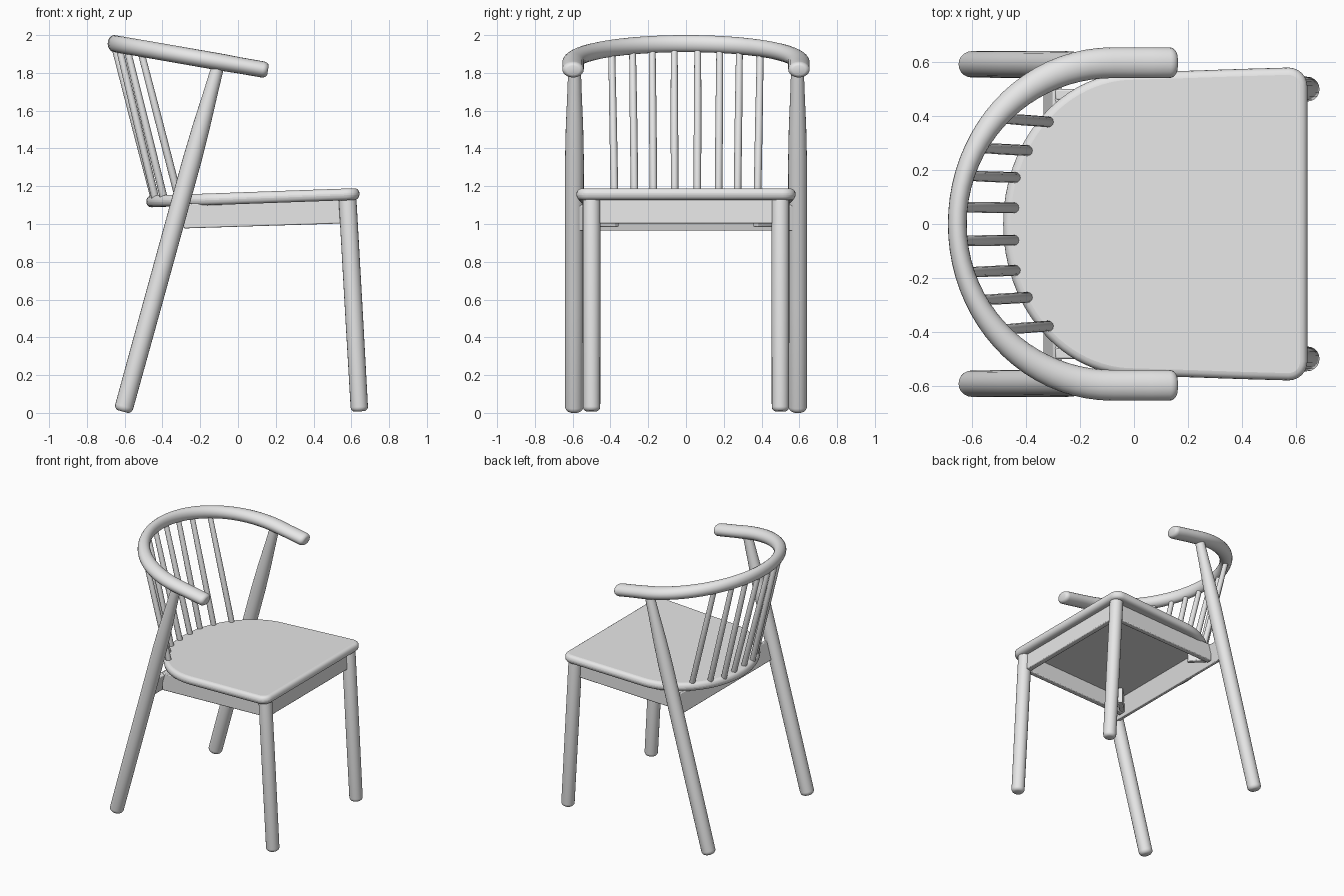
import bpy, bmesh, math
from mathutils import Vector, Matrix

cube = bpy.data.objects.get("Cube")
if cube:
    bpy.data.objects.remove(cube)

grey = bpy.data.materials.new("light grey")
grey.use_nodes = True
grey.diffuse_color = (0.8, 0.8, 0.8, 1)
grey.node_tree.nodes["Principled BSDF"].inputs["Base Color"].default_value = (0.8, 0.8, 0.8, 1)
X, Z = Vector((1, 0, 0)), Vector((0, 0, 1))


def finish(name, bm, bevel=0, segments=3):
    bmesh.ops.recalc_face_normals(bm, faces=bm.faces)
    mesh = bpy.data.meshes.new(name)
    bm.to_mesh(mesh)
    bm.free()
    mesh.materials.append(grey)
    obj = bpy.data.objects.new(name, mesh)
    bpy.context.collection.objects.link(obj)
    if bevel:
        mod = obj.modifiers.new("Rounded edges", 'BEVEL')
        mod.width, mod.segments, mod.limit_method = bevel, segments, 'ANGLE'
        mod.angle_limit = math.radians(40)
    bpy.ops.object.select_all(action='DESELECT')
    bpy.context.view_layer.objects.active = obj
    obj.select_set(True)
    bpy.ops.object.shade_smooth_by_angle(angle=math.radians(40))
    return obj


def sweep(name, path, sizes, hint, cap=0.03, sides=20):
    """Elliptical bar along a path, with rounded ends."""
    path = [Vector(p) for p in path]
    tangents = [(path[min(i + 1, len(path) - 1)] - path[max(i - 1, 0)]).normalized()
                for i in range(len(path))]
    stations = list(zip(path, tangents, sizes))

    def rounded(end, sign):
        p, t, (w, h) = end
        rings = []
        for k in range(1, 6):
            a = math.radians(k * 15)
            s = 0.45 + 0.55 * math.cos(a)
            rings.append((p + t * sign * cap * math.sin(a), t, (w * s, h * s)))
        return rings

    stations = rounded(stations[0], -1)[::-1] + stations + rounded(stations[-1], 1)
    bm = bmesh.new()
    loops = []
    for p, t, (w, h) in stations:
        side = t.cross(hint).normalized()
        up = side.cross(t)
        angles = [math.tau * k / sides for k in range(sides)]
        loops.append([bm.verts.new(p + side * w * math.cos(a) + up * h * math.sin(a))
                      for a in angles])
    for a, b in zip(loops, loops[1:]):
        for k in range(sides):
            n = (k + 1) % sides
            bm.faces.new((a[k], a[n], b[n], b[k]))
    bm.faces.new(loops[0])
    bm.faces.new(loops[-1])
    return finish(name, bm)


def rod(name, start, end, profile, cap=0.03, sides=20):
    """Round rod; profile holds (fraction along, radius)."""
    start, end = Vector(start), Vector(end)
    return sweep(name, [start.lerp(end, f) for f, r in profile],
                 [(r, r) for f, r in profile], X, cap, sides)


def box(name, centre, size, turn, axis):
    bm = bmesh.new()
    bmesh.ops.create_cube(bm, size=1)
    m = Matrix.Translation(centre) @ Matrix.Rotation(math.radians(turn), 4, axis)
    bmesh.ops.transform(bm, matrix=m @ Matrix.Diagonal((*size, 1)), verts=bm.verts)
    return finish(name, bm, 0.006, 2)


def rail_z(x):
    return 1.955 - 0.174 * (x + 0.655)


def seat_z(x):
    return 1.17 + 0.036 * x


# Bent arm and back rail: straight arms joined by a half ellipse
path, sizes = [], []
for x in (0.13, 0.06, 0):
    path.append((x, 0.598, rail_z(x)))
    sizes.append((0.057, 0.043))
for k in range(41):
    a = math.pi * k / 40
    x, y = -0.08 - 0.575 * math.sin(a), 0.598 * math.cos(a)
    path.append((x, y, rail_z(x)))
    sizes.append((0.035 + 0.022 * math.cos(a) ** 2, 0.045))
for x in (0, 0.06, 0.13):
    path.append((x, -0.598, rail_z(x)))
    sizes.append((0.057, 0.043))
sweep("arm_and_back_rail", path, sizes, Z)

# Seat: rounded front corners, straight sides, half ellipse at the back
half = []
for k in range(7):
    a = math.radians(15 * k)
    half.append((0.573 + 0.07 * math.cos(a), 0.51 + 0.07 * math.sin(a)))
half += [(0.4, 0.575), (0.2, 0.568)]
for k in range(25):
    a = math.pi / 2 * k / 24
    half.append((-0.485 * math.sin(a), 0.562 * math.cos(a)))
outline = half + [(x, -y) for x, y in half[-2::-1]]
bm = bmesh.new()
base = bm.faces.new([bm.verts.new((x, y, seat_z(x) - 0.065)) for x, y in outline])
top = bmesh.ops.extrude_face_region(bm, geom=[base])["geom"]
bmesh.ops.translate(bm, vec=(0, 0, 0.062), verts=[v for v in top if isinstance(v, bmesh.types.BMVert)])
finish("seat", bm, 0.027, 4)

# Parts repeated on both sides
for label, s in (("left", 1), ("right", -1)):
    rod("rear_leg_" + label, (-0.602, 0.592 * s, 0.035), (-0.105, 0.59 * s, 1.84),
        [(0, 0.049), (0.3, 0.05), (0.72, 0.05), (0.82, 0.046), (0.92, 0.038), (1, 0.033)])
    rod("front_leg_" + label, (0.642, 0.5 * s, 0.032), (0.58, 0.5 * s, 1.13),
        [(0, 0.046), (0.5, 0.047), (1, 0.047)], 0.025)
    box("side_apron_" + label, (0.14, 0.48 * s, 1.055), (0.86, 0.04, 0.13), -1.8, 'Y')
    box("corner_block_" + label, (-0.235, 0.42 * s, 1.045), (0.035, 0.15, 0.12), 45 * s, 'Z')
    # Back spindles lean outward up to the rail
    for i, (y, x) in enumerate(((0.06, -0.44), (0.172, -0.435), (0.272, -0.39), (0.378, -0.312))):
        y_top = y * 1.04
        x_top = -0.08 - 0.575 * math.sqrt(1 - (y_top / 0.598) ** 2)
        rod(f"spindle_{label}_{i + 1}", (x, y * s, seat_z(x) - 0.03),
            (x_top, y_top * s, rail_z(x_top) - 0.02),
            [(0, 0.02), (0.5, 0.02), (1, 0.018)], 0.005, 12)

# Cross pieces under the seat
box("front_apron", (0.575, 0, 1.07), (0.04, 0.96, 0.135), -3, 'Y')
box("rear_crossbar", (-0.302, 0, 1.035), (0.035, 1.14, 0.14), 15.5, 'Y')
